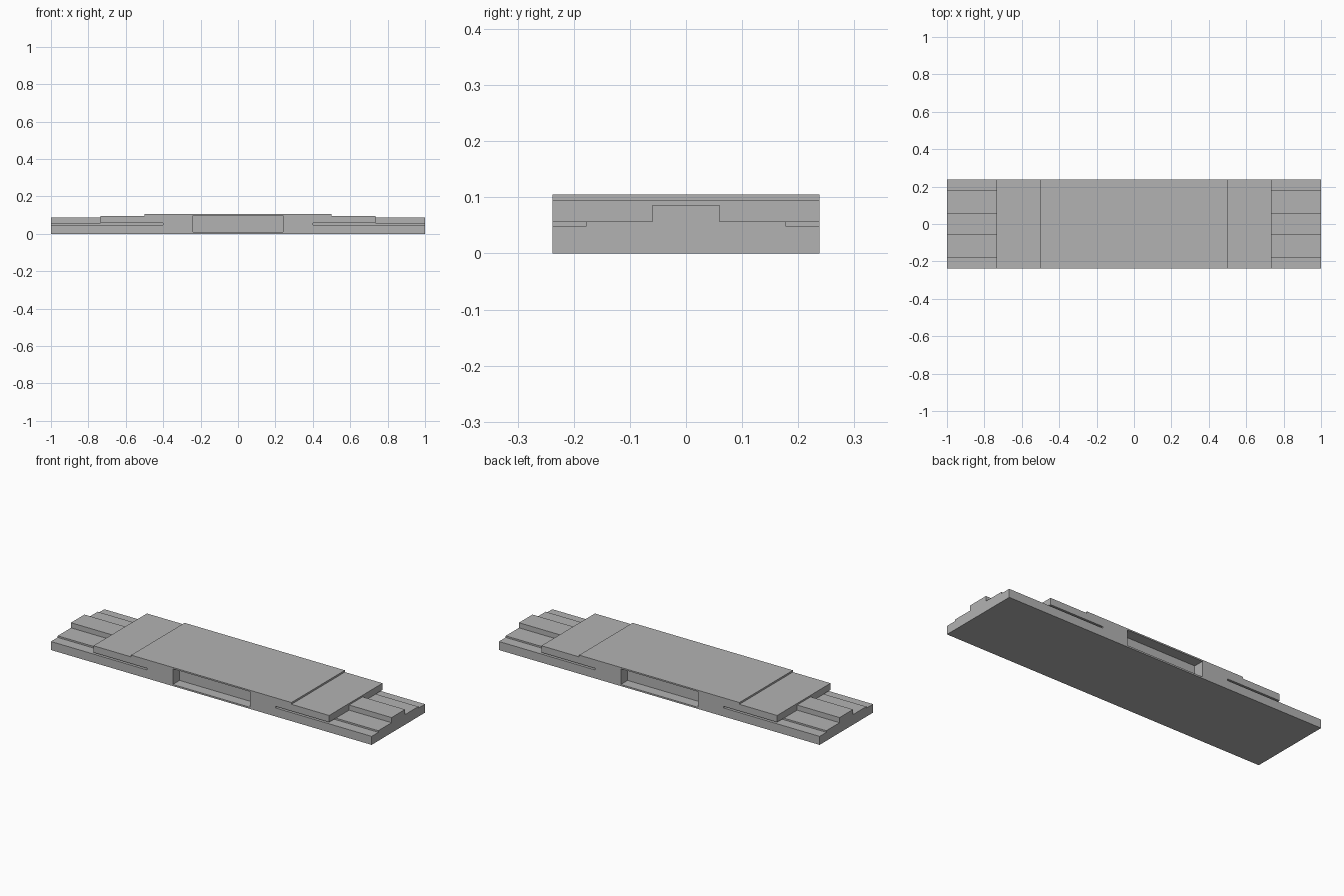
import bpy
import bmesh

old = bpy.data.objects.get("Cube")
if old:
    bpy.data.objects.remove(old, do_unlink=True)

HALF_WIDTH = 0.238
RECESS_Y = 0.178      # inner depth of side grooves and pockets
RIDGE_Y = 0.06        # half width of the end tongue
DECK_X = 0.735        # end of the lower deck
GROOVE_Z, SHELF_Z = 0.048, 0.057

grey = bpy.data.materials.new("plain grey")
grey.use_nodes = True
colour = (0.45, 0.45, 0.45, 1)
grey.diffuse_color = colour
grey.node_tree.nodes["Principled BSDF"].inputs["Base Color"].default_value = colour


def add_object(name, bm):
    bmesh.ops.recalc_face_normals(bm, faces=bm.faces)
    mesh = bpy.data.meshes.new(name)
    bm.to_mesh(mesh)
    bm.free()
    mesh.materials.append(grey)
    obj = bpy.data.objects.new(name, mesh)
    bpy.context.collection.objects.link(obj)
    return obj


def box(name, xs, ys, zs):
    bm = bmesh.new()
    bmesh.ops.create_cube(bm, size=1)
    for v in bm.verts:
        for axis, (low, high) in enumerate((xs, ys, zs)):
            v.co[axis] = high if v.co[axis] > 0 else low
    return add_object(name, bm)


def cut(target, xs, ys, zs):
    cutter = box("cutter", xs, ys, zs)
    cutter.hide_render = True
    mod = target.modifiers.new("cut", "BOOLEAN")
    mod.operation = "DIFFERENCE"
    mod.solver = "EXACT"
    mod.object = cutter
    bpy.context.view_layer.objects.active = target
    bpy.ops.object.modifier_apply(modifier=mod.name)
    bpy.data.objects.remove(cutter, do_unlink=True)


def side(sign, near, far):
    return tuple(sorted((sign * near, sign * far)))


# Body: stepped side profile swept across the width
right_steps = [(1, 0), (1, 0.086), (DECK_X, 0.086), (DECK_X, 0.095),
               (0.5, 0.095), (0.5, 0.105)]
profile = right_steps + [(-x, z) for x, z in reversed(right_steps)]
bm = bmesh.new()
face = bm.faces.new([bm.verts.new((x, -HALF_WIDTH, z)) for x, z in profile])
swept = bmesh.ops.extrude_face_region(bm, geom=[face])
for v in swept["geom"]:
    if isinstance(v, bmesh.types.BMVert):
        v.co.y = HALF_WIDTH
body = add_object("stepped_body", bm)

for sy in (-1, 1):
    # Shallow pocket in the middle of each long side
    cut(body, (-0.24, 0.24), side(sy, RECESS_Y, 0.3), (0.009, 0.097))
    for sx in (-1, 1):
        # Shelf beside the tongue at each end
        cut(body, side(sx, DECK_X, 1.1), side(sy, RIDGE_Y, 0.3), (SHELF_Z, 0.2))
        # Side groove running under the deck
        cut(body, side(sx, 0.4, 1.1), side(sy, RECESS_Y, 0.3), (GROOVE_Z, SHELF_Z))
